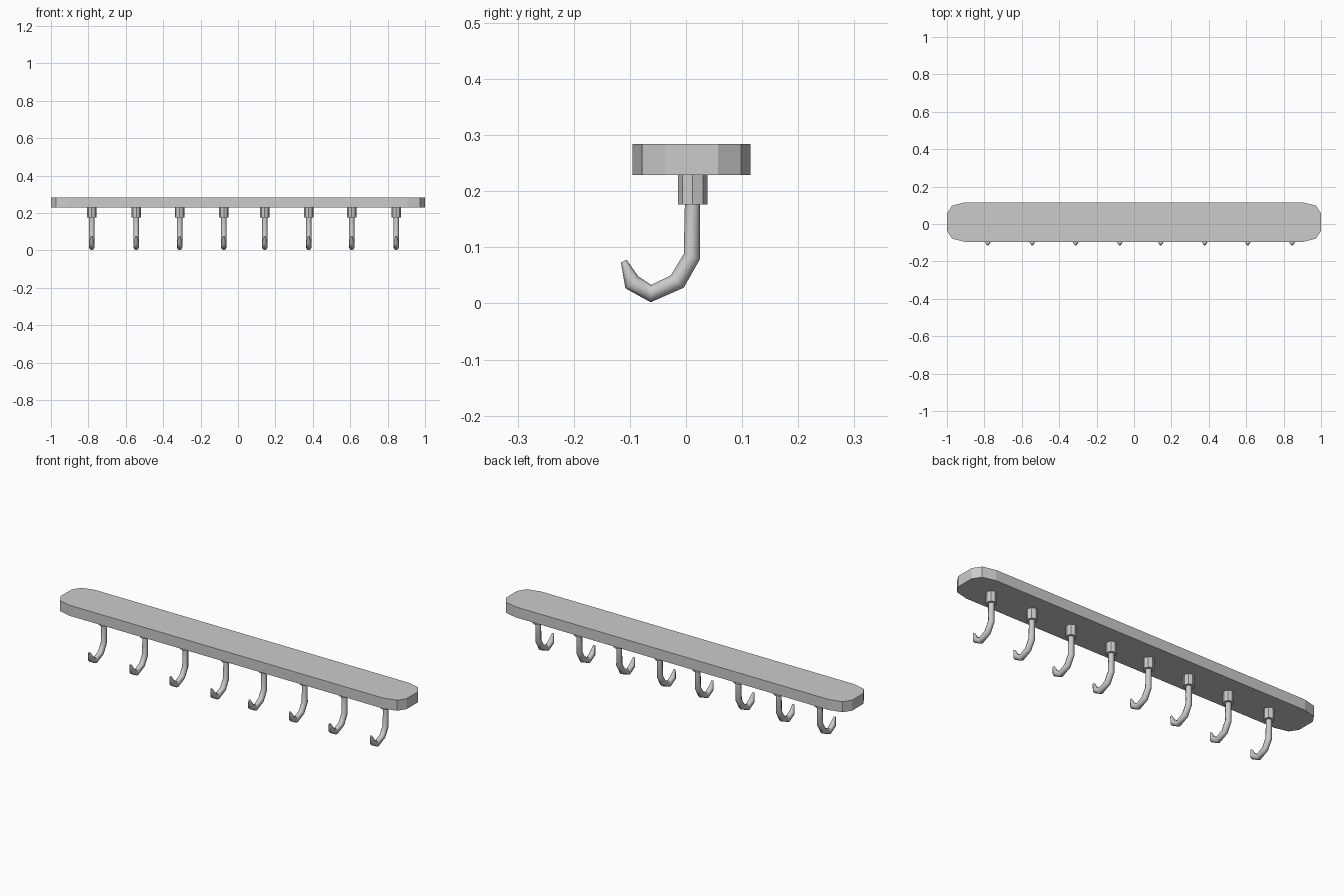
import bpy, bmesh, math
from mathutils import Vector

cube = bpy.data.objects.get("Cube")
if cube:
    bpy.data.objects.remove(cube)

grey = bpy.data.materials.new("light_grey")
grey.use_nodes = True
colour = (0.6, 0.6, 0.6, 1)
grey.diffuse_color = colour
grey.node_tree.nodes["Principled BSDF"].inputs["Base Color"].default_value = colour


def loft(name, rings, smooth=None):
    """Skin a list of equal-length rings and cap both ends."""
    bm = bmesh.new()
    loops = [[bm.verts.new(p) for p in ring] for ring in rings]
    n = len(loops[0])
    for a, b in zip(loops, loops[1:]):
        for i in range(n):
            j = (i + 1) % n
            bm.faces.new((a[i], a[j], b[j], b[i]))
    bm.faces.new(loops[0])
    bm.faces.new(loops[-1])
    bmesh.ops.recalc_face_normals(bm, faces=bm.faces)
    mesh = bpy.data.meshes.new(name)
    bm.to_mesh(mesh)
    bm.free()
    mesh.materials.append(grey)
    obj = bpy.data.objects.new(name, mesh)
    bpy.context.collection.objects.link(obj)
    if smooth:
        bpy.ops.object.select_all(action="DESELECT")
        obj.select_set(True)
        bpy.context.view_layer.objects.active = obj
        bpy.ops.object.shade_smooth_by_angle(angle=math.radians(smooth))
    return obj


def ring(outer, inner, half_width, sides=8):
    """Cross-section spanning an outer and inner (y, z) point."""
    o, i = Vector((0, *outer)), Vector((0, *inner))
    mid, arm = (o + i) / 2, (o - i) / 2
    angles = [math.tau * k / sides for k in range(sides)]
    return [mid + arm * math.cos(a) + Vector((half_width * math.sin(a), 0, 0))
            for a in angles]


# Mounting board with faceted corners
corner = [(1.0, 0.047), (0.973, 0.088), (0.905, 0.105)]
outline = corner + [(-x, y) for x, y in reversed(corner)]
outline += [(-x, -y) for x, y in outline]
loft("mounting_board", [[(x, y + 0.01, z) for x, y in outline] for z in (0.229, 0.284)])

# Hook sections: outer point, inner point, half width
sections = [
    ((0.025, 0.18), (-0.002, 0.18), 0.014),
    ((0.025, 0.079), (-0.004, 0.088), 0.015),
    ((-0.004, 0.028), (-0.027, 0.05), 0.015),
    ((-0.063, 0.002), (-0.062, 0.033), 0.015),
    ((-0.108, 0.027), (-0.085, 0.048), 0.015),
    ((-0.116, 0.073), (-0.106, 0.078), 0.005),
]
hook_rings = [ring(*s) for s in sections]
collar_rings = [ring((0.038, z), (-0.014, z), 0.026) for z in (0.176, 0.231)]

# Row of collars and hooks
for n, x in enumerate((-0.782, -0.544, -0.312, -0.076, 0.143, 0.378, 0.608, 0.846), 1):
    loft(f"collar_{n}", collar_rings).location.x = x
    loft(f"hook_{n}", hook_rings, smooth=50).location.x = x
